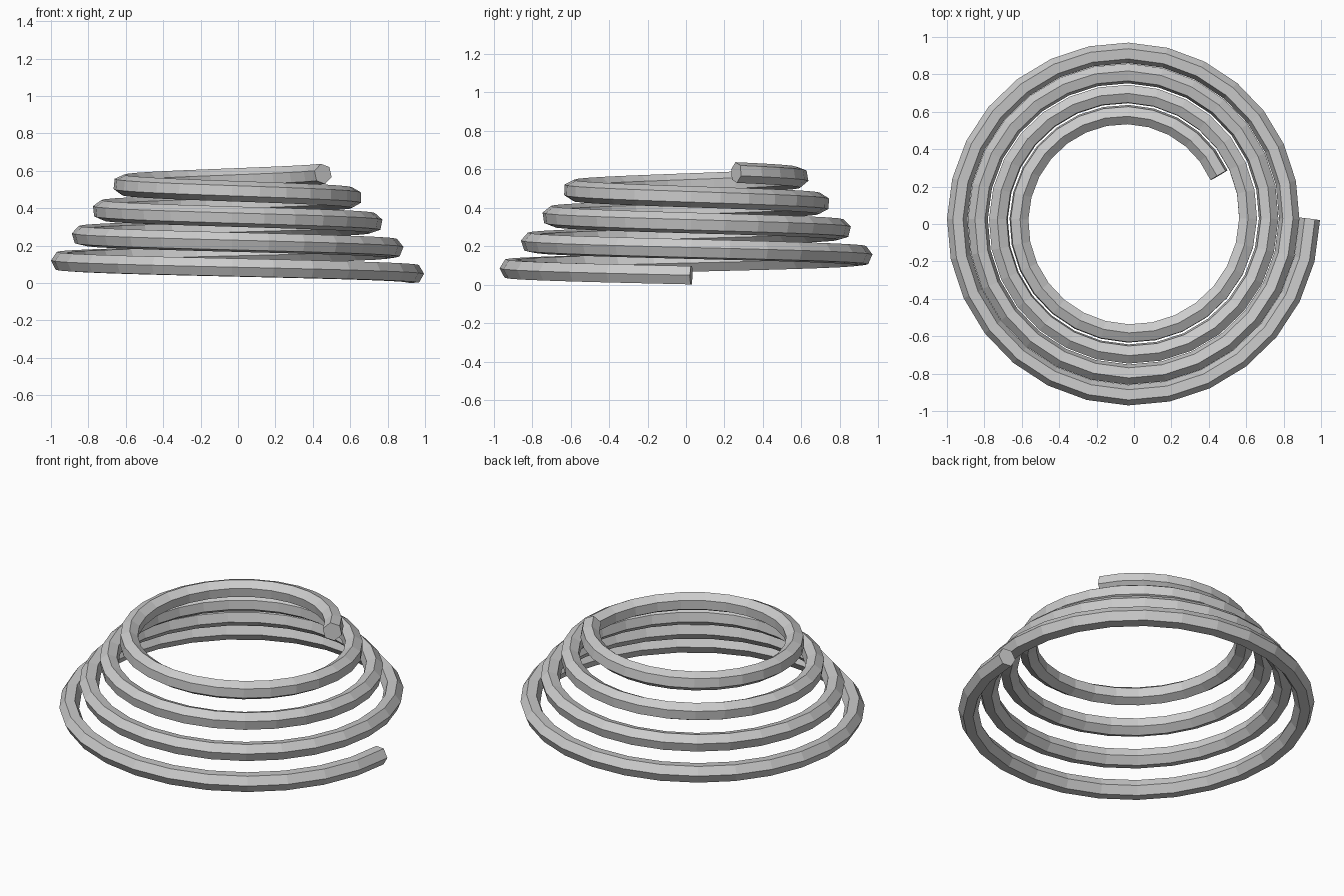
import bpy
import bmesh
import math
from mathutils import Vector

cube = bpy.data.objects.get("Cube")
if cube:
    bpy.data.objects.remove(cube, do_unlink=True)

STEPS_PER_TURN = 28
STEPS = 110
SIDES = 6
WIRE_RADIUS = 0.055
START_RADIUS, SHRINK = 0.97, 0.11      # coil radius and its loss per turn
START_Z, PITCH = 0.049, 0.136          # base height and rise per turn
CENTRE = Vector((-0.03, 0.0275, 0))


def coil_point(i):
    """Point on the tapering, clockwise-rising coil."""
    turn = i / STEPS_PER_TURN
    a = -math.tau * turn
    r = START_RADIUS - SHRINK * turn
    return CENTRE + Vector((r * math.cos(a), r * math.sin(a), START_Z + PITCH * turn))


# Steel
steel = bpy.data.materials.new("grey_steel")
steel.use_nodes = True
colour = (0.6, 0.6, 0.6, 1)
steel.diffuse_color = colour
steel.node_tree.nodes["Principled BSDF"].inputs["Base Color"].default_value = colour

# Hexagonal wire swept along the coil with a minimum-twist frame
path = [coil_point(i) for i in range(STEPS + 1)]
bm = bmesh.new()
rings = []
side = Vector((1, 0, 0))
previous = None
for i, p in enumerate(path):
    before = (p - path[i - 1]).normalized() if i else Vector()
    after = (path[i + 1] - p).normalized() if i < STEPS else Vector()
    tangent = (before + after).normalized()
    if previous:
        side.rotate(previous.rotation_difference(tangent))
    side = (side - tangent * side.dot(tangent)).normalized()
    previous = tangent
    up = side.cross(tangent)
    ring = []
    for k in range(SIDES):
        a = math.tau * k / SIDES
        ring.append(bm.verts.new(p + WIRE_RADIUS * (side * math.cos(a) + up * math.sin(a))))
    rings.append(ring)

for low, high in zip(rings, rings[1:]):
    for k in range(SIDES):
        n = (k + 1) % SIDES
        bm.faces.new((low[k], low[n], high[n], high[k]))

# Cut ends of the wire
bm.faces.new(rings[0])
bm.faces.new(rings[-1])
bmesh.ops.recalc_face_normals(bm, faces=bm.faces)

mesh = bpy.data.meshes.new("coil_spring")
bm.to_mesh(mesh)
bm.free()
mesh.materials.append(steel)
spring = bpy.data.objects.new("coil_spring", mesh)
bpy.context.collection.objects.link(spring)
